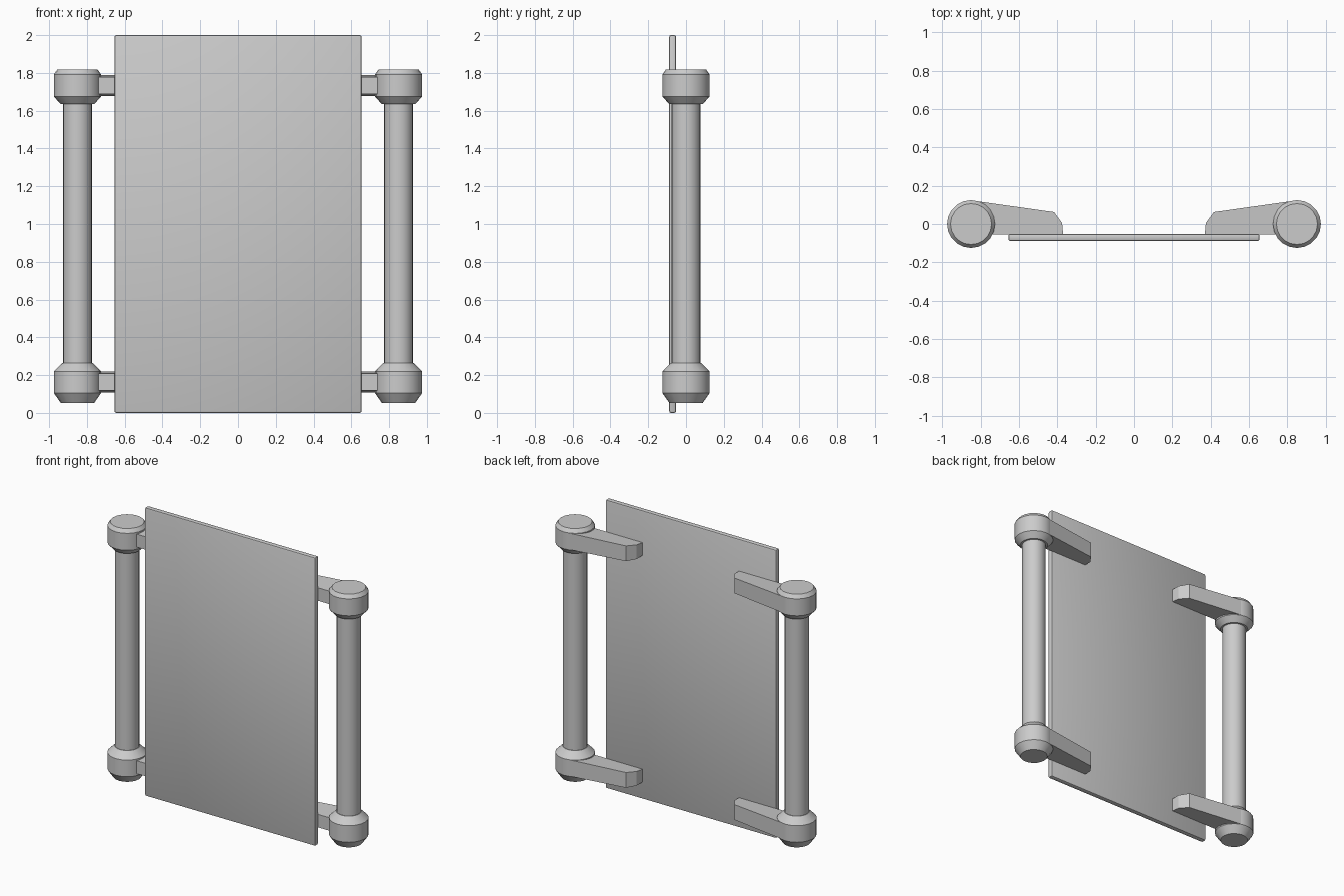
import bpy, bmesh, math

if "Cube" in bpy.data.objects:
    bpy.data.objects.remove(bpy.data.objects["Cube"])

SIDES = 20
POST_X = 0.85


def finish(name, bm, angle=30):
    bmesh.ops.recalc_face_normals(bm, faces=bm.faces)
    mesh = bpy.data.meshes.new(name)
    bm.to_mesh(mesh)
    bm.free()
    obj = bpy.data.objects.new(name, mesh)
    bpy.context.collection.objects.link(obj)
    bpy.ops.object.select_all(action='DESELECT')
    obj.select_set(True)
    bpy.context.view_layer.objects.active = obj
    bpy.ops.object.shade_smooth_by_angle(angle=math.radians(angle))
    return obj


def lathe(name, x, profile):
    """Closed solid of revolution from (radius, z) points."""
    bm = bmesh.new()
    rings = []
    for r, z in profile:
        rings.append([bm.verts.new((x + r * math.cos(2 * math.pi * i / SIDES),
                                    r * math.sin(2 * math.pi * i / SIDES), z))
                      for i in range(SIDES)])
    for a, b in zip(rings, rings[1:]):
        for i in range(SIDES):
            j = (i + 1) % SIDES
            bm.faces.new((a[i], a[j], b[j], b[i]))
    bm.faces.new(rings[0])
    bm.faces.new(rings[-1])
    return finish(name, bm)


def bracket(name, side, z):
    """Tapered arm from a collar to the back of the panel."""
    outline = [(0.85, 0.124), (0.417, 0.063), (0.375, 0.005),
               (0.37, -0.054), (0.85, -0.054)]
    bm = bmesh.new()
    loops = [[bm.verts.new((side * x, y, z + s * (0.0486 + 0.068 * y)))
              for x, y in outline] for s in (-1, 1)]
    n = len(outline)
    for i in range(n):
        j = (i + 1) % n
        bm.faces.new((loops[0][i], loops[0][j], loops[1][j], loops[1][i]))
    for loop in loops:
        bm.faces.new(loop)
    return finish(name, bm, 15)


# Flat panel with softened edges
bm = bmesh.new()
bmesh.ops.create_cube(bm, size=1)
bmesh.ops.scale(bm, vec=(1.31, 0.037, 2.0), verts=bm.verts)
bmesh.ops.translate(bm, vec=(0, -0.0705, 1.0), verts=bm.verts)
bmesh.ops.bevel(bm, geom=bm.edges[:], offset=0.01, segments=2,
                profile=0.5, affect='EDGES')
finish("panel", bm)

# Posts, collars and brackets on both sides
for side, label in ((-1, "left"), (1, "right")):
    x = side * POST_X
    lathe(label + "_post", x, [(0.077, 0.24), (0.077, 1.66)])
    lathe(label + "_upper_collar", x,
          [(0.09, 1.636), (0.125, 1.675), (0.125, 1.792), (0.107, 1.817)])
    lathe(label + "_lower_collar", x,
          [(0.088, 0.052), (0.125, 0.105), (0.125, 0.22), (0.08, 0.265)])
    bracket(label + "_upper_bracket", side, 1.734)
    bracket(label + "_lower_bracket", side, 0.163)
